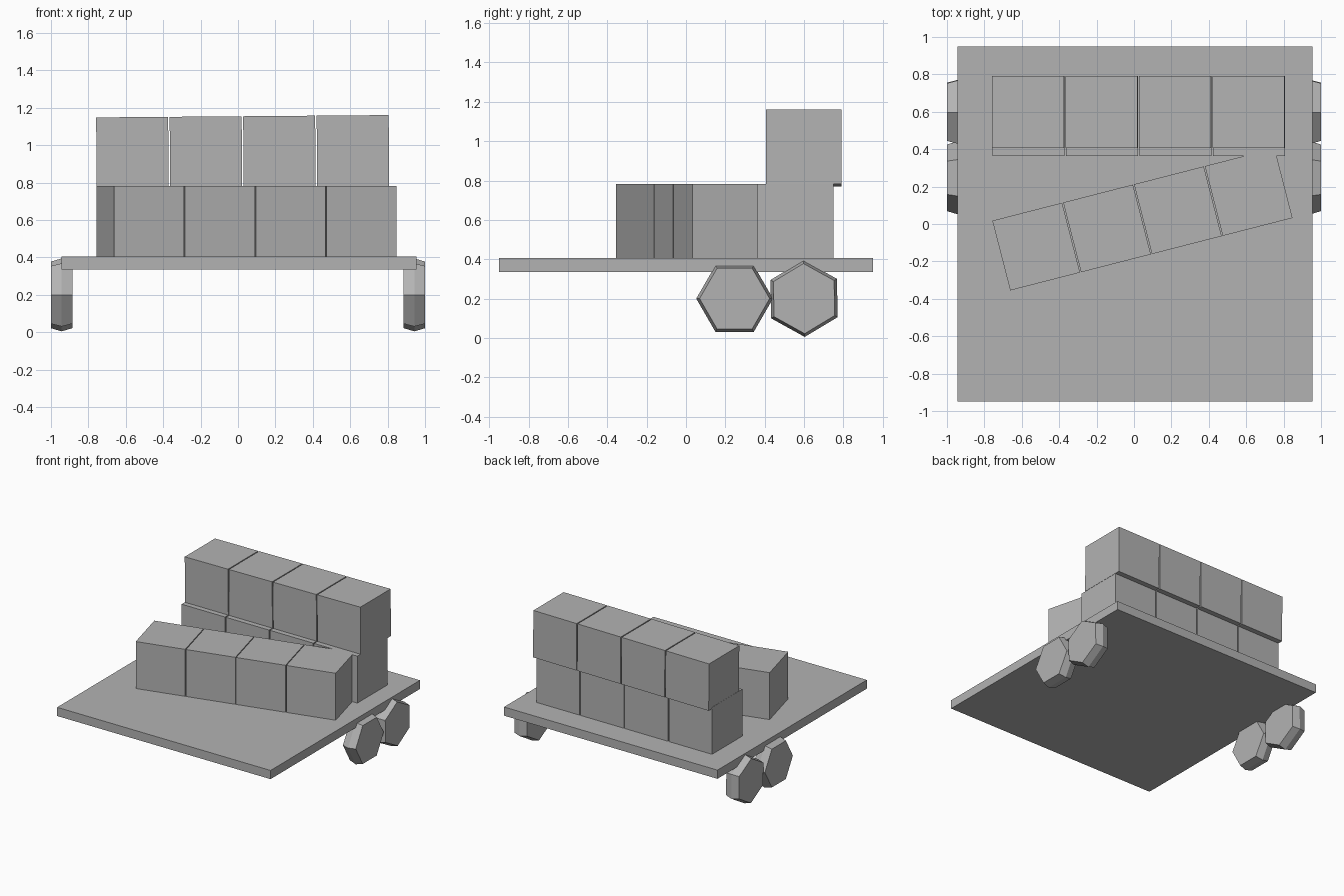
import bpy, bmesh
from math import radians, sin, cos, pi
from mathutils import Matrix, Vector

cube = bpy.data.objects.get("Cube")
if cube:
    bpy.data.objects.remove(cube, do_unlink=True)

grey = bpy.data.materials.new("plain grey")
grey.use_nodes = True
tone = (0.45, 0.45, 0.45, 1)
grey.diffuse_color = tone
grey.node_tree.nodes["Principled BSDF"].inputs["Base Color"].default_value = tone


def make_mesh(name, bm):
    bmesh.ops.recalc_face_normals(bm, faces=bm.faces)
    mesh = bpy.data.meshes.new(name)
    bm.to_mesh(mesh)
    bm.free()
    mesh.materials.append(grey)
    return mesh


def place(name, mesh, matrix):
    obj = bpy.data.objects.new(name, mesh)
    obj.matrix_world = matrix
    bpy.context.collection.objects.link(obj)
    return obj


def loft(bm, rings):
    """Closed solid through a list of matching point rings."""
    loops = [[bm.verts.new(p) for p in ring] for ring in rings]
    n = len(loops[0])
    for a, b in zip(loops, loops[1:]):
        for i in range(n):
            j = (i + 1) % n
            bm.faces.new((a[i], a[j], b[j], b[i]))
    bm.faces.new(loops[0])
    bm.faces.new(loops[-1])


# Crate: cube with six sunken panels and slanted braces on the four sides
WIDTH, HEIGHT, FRAME, DEPTH = 0.385, 0.378, 0.031, 0.02


def crate_mesh():
    bm = bmesh.new()
    bmesh.ops.create_cube(bm, size=1)
    bmesh.ops.scale(bm, vec=(WIDTH, WIDTH, HEIGHT), verts=bm.verts)
    bmesh.ops.inset_individual(bm, faces=bm.faces[:], thickness=FRAME)
    panels = [f for f in bm.faces
              if f.calc_center_median().length > 0.98 * HEIGHT / 2
              and all(abs(e.calc_length()) < WIDTH - 1.5 * FRAME for e in f.edges)]
    for f in panels:
        shift = -DEPTH * f.normal.normalized()
        bmesh.ops.translate(bm, vec=shift, verts=f.verts[:])
    half = WIDTH / 2 - FRAME
    brace = [(-half, 0.1), (half, -0.05), (half, -0.135), (-half, 0.018)]
    reach = WIDTH / 2 - 0.006
    loft(bm, [[(u, s * reach, z) for u, z in brace] for s in (-1, 1)])
    reach = WIDTH / 2
    loft(bm, [[(s * reach, u, z) for u, z in brace] for s in (-1, 1)])
    return make_mesh("crate", bm)


crate = crate_mesh()


def crate_row(name, centre, pitch, rotation):
    base = Matrix.Translation(centre) @ rotation
    for i in range(4):
        place(f"{name}_{i + 1}", crate, base @ Matrix.Translation(((i - 1.5) * pitch, 0, 0)))


floor_top = 0.405
low = floor_top + HEIGHT / 2
crate_row("back_lower_crate", (0.025, 0.557, low), 0.393, Matrix.Identity(4))
crate_row("back_upper_crate", (0.025, 0.598, 0.966), 0.393, Matrix.Rotation(-0.008, 4, 'Y'))
crate_row("front_crate", (0.045, 0.025, low), 0.391, Matrix.Rotation(radians(14.4), 4, 'Z'))

# Flat cargo bed
bm = bmesh.new()
bmesh.ops.create_cube(bm, size=1)
bmesh.ops.scale(bm, vec=(1.9, 1.9, 0.07), verts=bm.verts)
place("cargo_bed", make_mesh("cargo_bed", bm), Matrix.Translation((0.005, 0, 0.37)))

# Hexagonal wheels, widest at mid thickness
bm = bmesh.new()
loft(bm, [[(x, r * cos(k * pi / 3), r * sin(k * pi / 3)) for k in range(6)]
          for x, r in ((-0.057, 0.178), (0, 0.195), (0.057, 0.178))])
wheel = make_mesh("wheel", bm)
for side, label in ((-1, "right"), (1, "left")):
    for end, y, turn in (("front", 0.247, 0), ("rear", 0.6, 31)):
        place(f"{label}_{end}_wheel", wheel,
              Matrix.Translation((side * 0.943, y, 0.2)) @ Matrix.Rotation(radians(turn), 4, 'X'))
